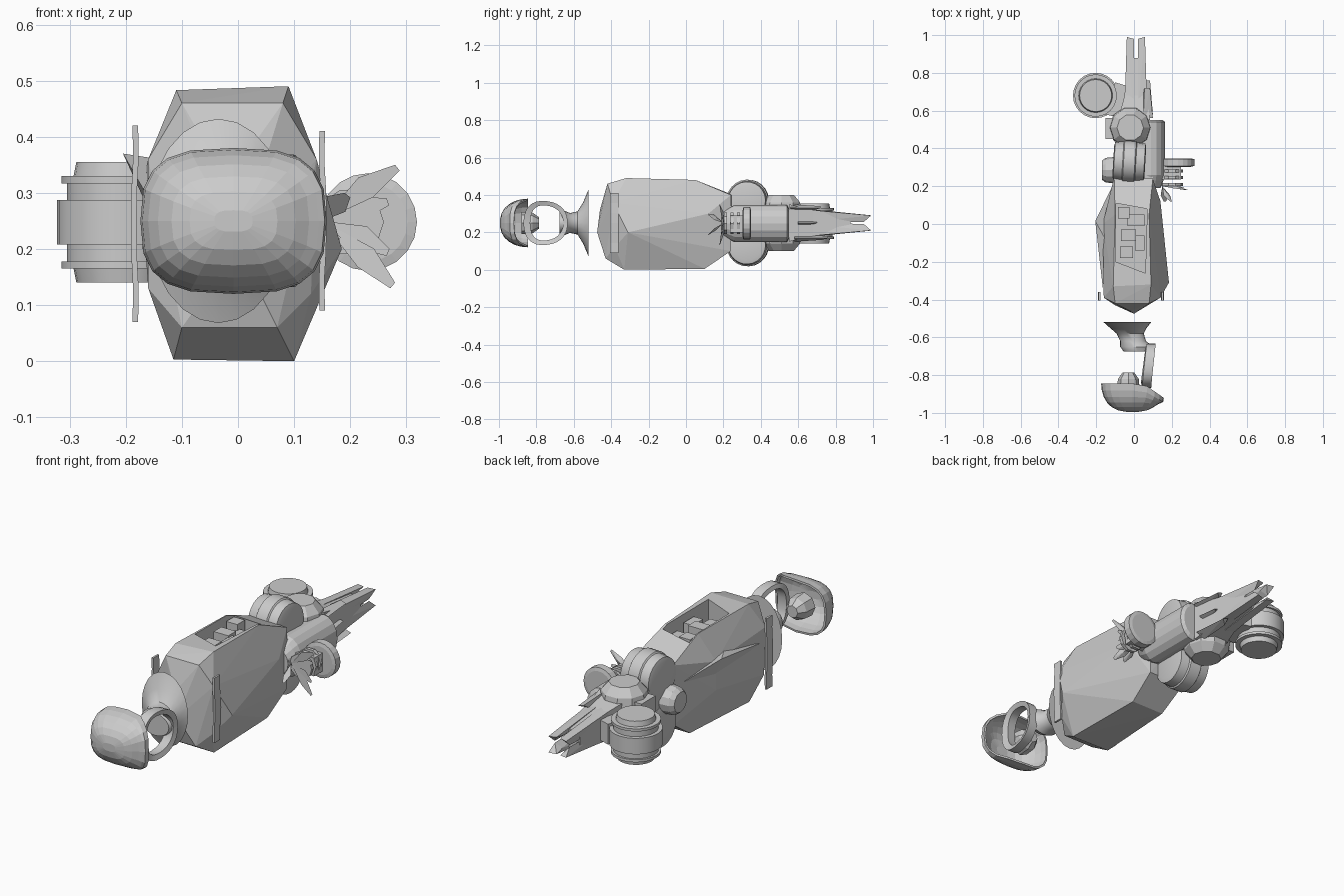
import bpy, bmesh, math
from mathutils import Vector

TAU = math.tau


def finish(name, bm, smooth=None):
    bmesh.ops.recalc_face_normals(bm, faces=bm.faces)
    mesh = bpy.data.meshes.new(name)
    bm.to_mesh(mesh)
    bm.free()
    ob = bpy.data.objects.new(name, mesh)
    bpy.context.collection.objects.link(ob)
    if smooth:
        bpy.ops.object.select_all(action='DESELECT')
        ob.select_set(True)
        bpy.context.view_layer.objects.active = ob
        bpy.ops.object.shade_smooth_by_angle(angle=math.radians(smooth))
    return ob


def hull(name, pts):
    bm = bmesh.new()
    for p in pts:
        bm.verts.new(p)
    bmesh.ops.convex_hull(bm, input=bm.verts)
    return finish(name, bm)


def box(name, x, y, z):
    return hull(name, [(a, b, c) for a in x for b in y for c in z])


def loft(name, rings, caps=(True, True), smooth=None):
    bm = bmesh.new()
    vs = [[bm.verts.new(p) for p in r] for r in rings]
    n = len(vs[0])
    for a, b in zip(vs, vs[1:]):
        for i in range(n):
            bm.faces.new((a[i], a[(i + 1) % n], b[(i + 1) % n], b[i]))
    for use, ring in zip(caps, (vs[0], vs[-1])):
        if use:
            bm.faces.new(ring)
    return finish(name, bm, smooth)


def turned(name, centre, axis, profile, n=24, smooth=None):
    """Turned solid: profile of (offset along axis, radius)."""
    rot = Vector((0, 0, 1)).rotation_difference(Vector(axis)).to_matrix()
    c = Vector(centre)
    rings = [[c + rot @ Vector((r * math.cos(TAU * i / n), r * math.sin(TAU * i / n), h))
              for i in range(n)] for h, r in profile]
    return loft(name, rings, smooth=smooth)


def oval(y, cx, hx, hz, n=24, cz=0.25):
    return [(cx + hx * math.cos(TAU * i / n), y, cz + hz * math.sin(TAU * i / n)) for i in range(n)]


def spow(v, e):
    return math.copysign(abs(v) ** e, v)


# front cup: rounded-box shell open to the rear, right rim cut back
rings = []
for k in range(7):
    t = math.radians(6 + 84 * k / 6)
    ring = []
    for i in range(20):
        a = TAU * i / 20
        x = -0.008 + 0.166 * math.sin(t) ** 0.7 * spow(math.cos(a), 0.65)
        z = 0.25 + 0.13 * math.sin(t) ** 0.85 * spow(math.sin(a), 0.7)
        y = -0.845 - 0.15 * math.cos(t) - 0.7 * max(0, x - 0.05) * math.sin(t) ** 6
        ring.append((x, y, z))
    rings.append(ring)
cup = loft("front_cup", rings, (True, False))
mod = cup.modifiers.new("thickness", 'SOLIDIFY')
mod.thickness = 0.01
turned("cup_knob", (-0.03, -0.88, 0.25), (0, 1, 0), [(0, 0.06), (0.06, 0.055), (0.095, 0.03)], 8)

# side ring growing out of the cup and tapering to the neck
rings = []
for i in range(29):
    a = TAU * i / 28
    c, s = spow(math.cos(a), 0.85), spow(math.sin(a), 0.85)
    x = 0.075 + 0.012 * c
    h = 0.1 - 0.012 * c          # taller toward the cup
    w = 0.017 - 0.012 * min(c, 0) ** 3
    rings.append([(x + dx, -0.745 + (0.095 + dr) * c, 0.25 + (h + dr) * s)
                  for dx, dr in ((-0.026, -0.004), (0.02, -0.007), (0.028, w), (-0.02, w))])
loft("side_ring", rings, (False, False), 40)

# flared neck
loft("neck", [oval(y, cx, hx, hz) for y, cx, hx, hz in (
    (-0.675, 0.02, 0.075, 0.055), (-0.65, 0.015, 0.088, 0.065), (-0.62, -0.005, 0.068, 0.053),
    (-0.58, -0.02, 0.072, 0.062), (-0.55, -0.03, 0.097, 0.11), (-0.52, -0.035, 0.126, 0.182))],
    smooth=40)

# faceted main body
body = hull("body", [
    (0, -0.475, 0.2), (-0.02, -0.46, 0.32), (-0.1, -0.42, 0.46), (0.08, -0.42, 0.46),
    (-0.1, -0.43, 0.06), (0.07, -0.43, 0.06), (-0.16, -0.39, 0.36), (0.14, -0.39, 0.36),
    (-0.16, -0.38, 0.13), (0.13, -0.38, 0.12), (-0.11, -0.33, 0.483), (0.09, -0.32, 0.49),
    (-0.115, -0.33, 0.003), (0.1, -0.33, 0), (-0.1, 0.05, 0.48), (0.08, 0.05, 0.48),
    (-0.09, 0.1, 0.005), (0.09, 0.1, 0.005), (-0.105, 0.25, 0.4), (0.1, 0.24, 0.4),
    (-0.1, 0.24, 0.1), (0.1, 0.24, 0.1), (-0.165, 0.0, 0.2), (-0.165, 0.0, 0.34),
    (0.14, 0.12, 0.3), (0.185, -0.31, 0.2)])
cutter = hull("bay_cutter", [(x, y, z) for z in (0.36, 0.6) for x, y in (
    (-0.095, -0.2), (0.06, -0.26), (0.07, 0.08), (-0.095, 0.11))])
cutter.hide_render = True
cutter.display_type = 'WIRE'
cut = body.modifiers.new("bay", 'BOOLEAN')
cut.object = cutter
cut.operation = 'DIFFERENCE'
cut.solver = 'EXACT'
# thin raised panel on the left flank
hull("left_panel", [(-0.205, 0.015, 0.37), (-0.165, -0.34, 0.3), (-0.12, 0.19, 0.3),
                    (-0.14, -0.1, 0.36), (-0.15, 0.0, 0.25)])

# equipment inside the top bay
for i, (x, y, z, sx, sy) in enumerate(((-0.04, -0.15, 0.44, 0.035, 0.03), (0.03, -0.1, 0.45, 0.025, 0.04),
                                       (-0.03, -0.06, 0.46, 0.04, 0.03), (0.01, 0.02, 0.43, 0.045, 0.03),
                                       (-0.055, 0.06, 0.46, 0.03, 0.03))):
    box(f"bay_unit_{i}", (x - sx, x + sx), (y - sy, y + sy), (0.35, z))

# plain upright trim strips beside the body
for name, x, z0, z1 in (("left_trim", -0.18, 0.07, 0.42), ("right_trim", 0.147, 0.09, 0.41)):
    rings = []
    for k in range(7):
        f = k / 6
        xx = x + math.copysign(0.01 * (0.6 - (2 * f - 1) ** 2 * 0.9), x)
        z = z0 + (z1 - z0) * f
        rings.append([(xx - 0.005, -0.405, z), (xx + 0.005, -0.405, z),
                      (xx + 0.005, -0.36, z), (xx - 0.005, -0.36, z)])
    loft(name, rings)

# upper and lower drums behind the body
for name, z in (("upper_drum", 0.37), ("lower_drum", 0.13)):
    turned(name, (-0.025, 0.33, z), (1, -0.06, 0),
           [(-0.085, 0.08), (-0.08, 0.1), (-0.035, 0.105), (-0.03, 0.112), (0.03, 0.112),
            (0.035, 0.105), (0.08, 0.1), (0.085, 0.08)], 24, 30)

# rear core, linking body to tail
box("core", (-0.1, 0.1), (0.2, 0.5), (0.16, 0.34))
turned("rear_hub", (-0.02, 0.51, 0.25), (0, 0, 1),
       [(-0.15, 0.07), (-0.11, 0.105), (-0.06, 0.112), (0.06, 0.112), (0.11, 0.105), (0.15, 0.07)], 10)

# side pods
loft("right_pod", [oval(y, 0.09, hx, hz, 16, 0.247) for y, hx, hz in (
    (0.19, 0.05, 0.06), (0.23, 0.066, 0.085), (0.26, 0.075, 0.1), (0.54, 0.075, 0.1), (0.55, 0.06, 0.08))])
turned("left_pod", (-0.1, 0.285, 0.25), (-1, 0, 0), [(0, 0.07), (0.05, 0.065), (0.07, 0.05)], 12)
box("left_block", (-0.15, -0.08), (0.45, 0.56), (0.16, 0.34))

# right outrigger: edge-on disc, plates and a burst of blades
turned("outrigger_disc", (0.232, 0.325, 0.248), (0, 1, 0),
       [(-0.022, 0.07), (-0.018, 0.087), (0.018, 0.087), (0.022, 0.07)], 20)
box("outrigger_arm", (0.12, 0.25), (0.235, 0.31), (0.2, 0.29))
for i, y in enumerate((0.21, 0.245, 0.28)):
    turned(f"outrigger_plate_{i}", (0.2, y, 0.248), (0, 1, 0), [(-0.008, 0.06), (0.008, 0.06)], 10)
for i, (x, y, z) in enumerate(((0.28, 0.18, 0.35), (0.28, 0.18, 0.14), (0.265, 0.2, 0.29),
                               (0.27, 0.19, 0.2), (0.19, 0.12, 0.3), (0.17, 0.12, 0.19))):
    root, tip = Vector((0.15, 0.2, 0.25)), Vector((x, y, z))
    d = tip - root
    side = d.cross(Vector((0, 1, 0))).normalized() * 0.022
    mid = root + d * 0.6
    hull(f"blade_{i}", [root, mid + side, mid - side, mid + Vector((0, 0.012, 0)),
                        tip, tip - side * 0.6])

# left rear canister with flanges and centre band
levels = ((0.14, 0.085), (0.165, 0.09), (0.165, 0.112), (0.178, 0.112), (0.178, 0.102),
          (0.208, 0.102), (0.208, 0.12))
prof = [(z - 0.2475, r) for z, r in levels]
prof += [(-h, r) for h, r in reversed(prof)]
turned("canister", (-0.203, 0.68, 0.2475), (0, 0, 1), prof, 24, 30)
hull("canister_mount", [(x, y, z) for x, y in ((-0.15, 0.58), (-0.1, 0.75), (0.02, 0.54), (0, 0.72))
                        for z in (0.2, 0.3)])

# tail: tapered root, then a pair of upright forked blades
loft("tail_root", [[(cx - w, y, 0.25 - h), (cx + w, y, 0.25 - h),
                    (cx + w, y, 0.25 + h), (cx - w, y, 0.25 + h)]
                   for y, cx, w, h in ((0.55, 0, 0.085, 0.1), (0.68, 0.01, 0.06, 0.07),
                                       (0.88, 0.008, 0.045, 0.045))])
for sx in (-1, 1):
    for sz in (-1, 1):
        hull(f"prong_{sx}_{sz}", [
            (0.01 + sx * a, y, 0.25 + sz * b) for a, y, b in (
                (0.06, 0.6, 0.075), (0.01, 0.6, 0.08), (0.05, 0.6, 0), (0.048, 0.99, 0.04),
                (0.01, 0.98, 0.042), (0.04, 0.95, 0.005), (0.012, 0.93, 0.03))])
# slim fins along the tail's right side
for i, (y0, y1, z) in enumerate(((0.56, 0.72, 0.33), (0.58, 0.76, 0.17), (0.6, 0.7, 0.25))):
    hull(f"tail_fin_{i}", [(0.05, y0, z - 0.02), (0.1, y0, z), (0.05, y0, z + 0.02), (0.085, y1, z),
                           (0.055, y1, z + 0.01), (0.05, y1 - 0.03, z - 0.01)])
